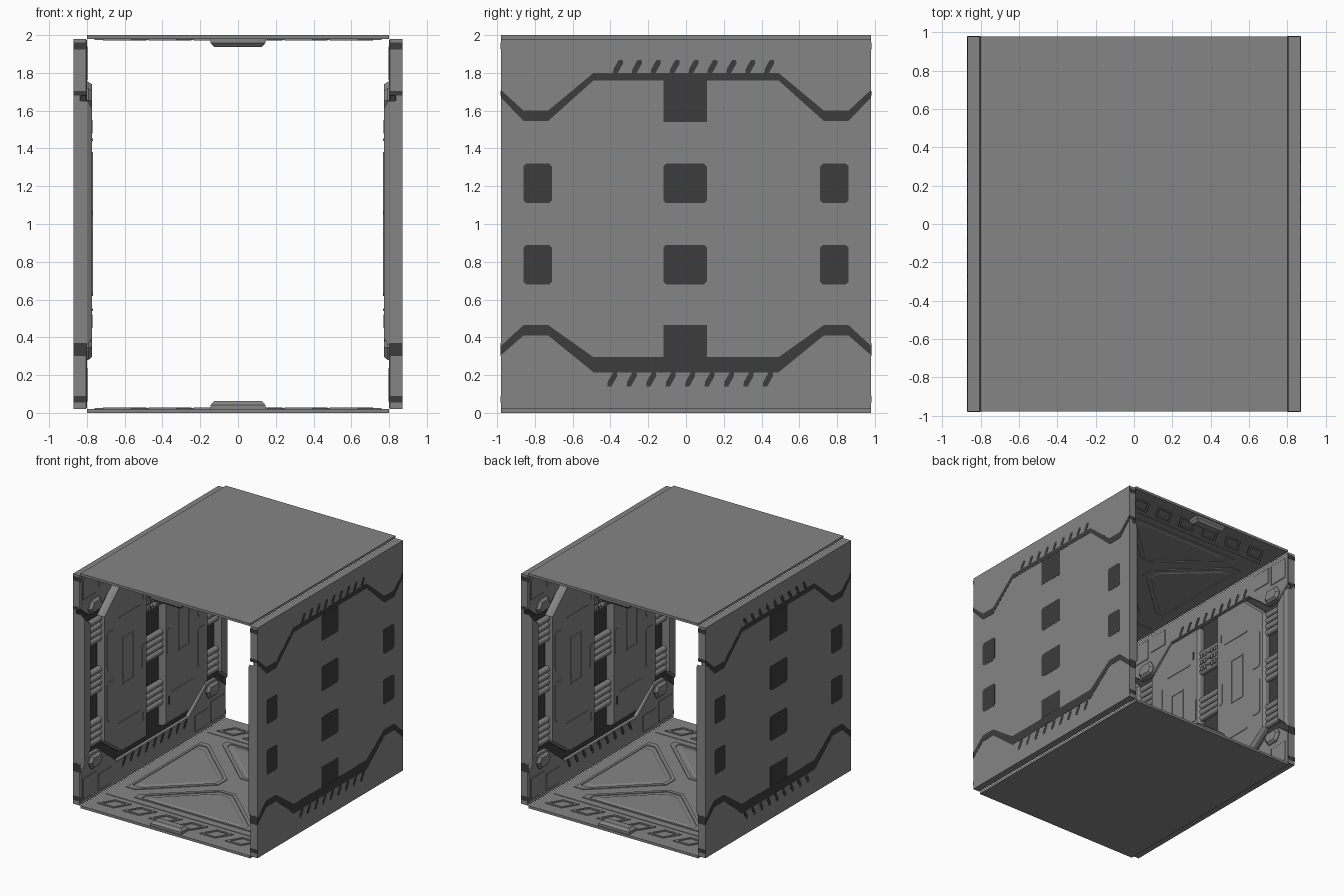
import bpy, bmesh, math
from mathutils import Vector, Matrix

if "Cube" in bpy.data.objects:
    bpy.data.objects.remove(bpy.data.objects["Cube"])

def material(name, v):
    m = bpy.data.materials.new(name)
    m.diffuse_color = (v, v, v, 1)
    m.use_nodes = True
    m.node_tree.nodes["Principled BSDF"].inputs["Base Color"].default_value = m.diffuse_color
    return m

GREY = material("mid_grey_metal", 0.235)
DARK = material("dark_grey_trim", 0.045)

def place(axis, a, b, h):
    return {'x': (h, a, b), 'y': (a, h, b), 'z': (a, b, h)}[axis]

def finish(bm, name, mat):
    bmesh.ops.recalc_face_normals(bm, faces=bm.faces)
    me = bpy.data.meshes.new(name)
    bm.to_mesh(me)
    bm.free()
    me.materials.append(mat)
    ob = bpy.data.objects.new(name, me)
    bpy.context.collection.objects.link(ob)
    return ob

def prism(name, shapes, axis, low, high, mat, inset=0.0, drop=0.0):
    """Extrude 2D outlines along an axis; the top edge may be chamfered."""
    bm = bmesh.new()
    shoulder = high - drop * (1 if high > low else -1)
    for pts in shapes:
        lo = [bm.verts.new(place(axis, a, b, low)) for a, b in pts]
        hi = [bm.verts.new(place(axis, a, b, shoulder)) for a, b in pts]
        n = len(pts)
        bm.faces.new(lo)
        top = bm.faces.new(hi)
        for i in range(n):
            bm.faces.new((lo[i], lo[(i + 1) % n], hi[(i + 1) % n], hi[i]))
        bm.normal_update()
        if inset:
            bmesh.ops.inset_region(bm, faces=[top], thickness=inset, use_even_offset=True)
            for v in top.verts:
                v.co['xyz'.index(axis)] = high
    return finish(bm, name, mat)

def rect(a0, a1, b0, b1):
    return [(a0, b0), (a1, b0), (a1, b1), (a0, b1)]

def flip_a(pts):
    return [(-a, b) for a, b in pts]

def flip_z(pts):
    return [(a, 2 - b) for a, b in pts]

def clip(a0, a1, b0, b1, c):
    """Rectangle with cut corners."""
    return [(a0 + c, b0), (a1 - c, b0), (a1, b0 + c), (a1, b1 - c),
            (a1 - c, b1), (a0 + c, b1), (a0, b1 - c), (a0, b0 + c)]

def frame(a0, a1, b0, b1, w):
    """Four bars forming a rectangular outline."""
    return [rect(a0, a1, b0, b0 + w), rect(a0, a1, b1 - w, b1),
            rect(a0, a0 + w, b0 + w, b1 - w), rect(a1 - w, a1, b0 + w, b1 - w)]

def both(shapes):
    return shapes + [flip_a(p) for p in shapes]

def ribbon(up, lo):
    """Quads between two matching polylines."""
    return [[up[i], up[i + 1], lo[i + 1], lo[i]] for i in range(len(up) - 1)]

E = 0.98
YS = [-E, -0.86, -0.73, -0.49, 0.49, 0.73, 0.86, E]
def line(zs):
    return list(zip(YS, zs + zs[::-1]))

# Wall outlines in (y, z)
border = [(-E, 0.02), (E, 0.02), (E, 0.31), (0.86, 0.405), (0.72, 0.405), (0.48, 0.215),
          (-0.48, 0.215), (-0.72, 0.405), (-0.86, 0.405), (-E, 0.31)]
panel = [(0.115, 0.285), (0.46, 0.285), (0.71, 0.465), (0.71, 1.535), (0.46, 1.755), (0.115, 1.755)]
end_panel = [(0.865, 0.46), (E, 0.36), (E, 1.65), (0.865, 1.54)]
knob = [(0.70, 0.345), (0.74, 0.28), (0.84, 0.28), (0.88, 0.345), (0.85, 0.395), (0.73, 0.395)]
slot = [(-0.027, -0.035), (-0.005, -0.037), (0.027, 0.02), (0.025, 0.037), (0.003, 0.037), (-0.024, -0.01)]
slots = [[(a - 0.36 + 0.1 * i, b + 1.83) for a, b in slot] for i in range(9)]
slots += [[(a - 0.39 + 0.103 * i, b + 0.176) for a, b in slot] for i in range(9)]

# Painted pattern of the outer face
pattern = ribbon(line([1.71, 1.60, 1.60, 1.80]), line([1.67, 1.545, 1.545, 1.76]))
pattern += ribbon(line([0.355, 0.465, 0.465, 0.295]), line([0.305, 0.41, 0.41, 0.215]))
pattern += [rect(-0.12, 0.11, 1.54, 1.759), rect(-0.12, 0.11, 0.296, 0.465)]
for z in (0.68, 1.11):
    pattern.append(clip(-0.12, 0.11, z, z + 0.21, 0.015))
    pattern += both([clip(0.71, 0.86, z, z + 0.21, 0.015)])

def ribs(name, s):
    """Horizontal pipes between the dark squares of each channel."""
    bm = bmesh.new()
    for y, length in ((0, 0.228), (-0.788, 0.152), (0.788, 0.152)):
        for z0 in (0.46, 0.89, 1.32):
            for k in range(4):
                m = Matrix.Translation((s * 0.812, y, z0 + 0.0275 + 0.055 * k)) @ Matrix.Rotation(math.pi / 2, 4, 'X')
                bmesh.ops.create_cone(bm, cap_ends=True, segments=12, radius1=0.026,
                                      radius2=0.026, depth=length, matrix=m)
    for f in bm.faces:
        f.smooth = len(f.verts) == 4
    return finish(bm, name, GREY)

for s, side in ((1, "right"), (-1, "left")):
    # Main slab with the dark channel lining
    prism(side + "_wall_slab", [rect(-E, E, 0.02, 1.98)], 'x', s * 0.87, s * 0.84, GREY)
    prism(side + "_wall_lining", [rect(-E + 0.002, E - 0.002, 0.03, 1.97)], 'x', s * 0.84, s * 0.832, DARK)
    prism(side + "_wall_pattern", pattern + slots, 'x', s * 0.868, s * 0.8715, DARK)
    # Upper and lower borders
    prism(side + "_wall_borders", [border, flip_z(border)], 'x', s * 0.84, s * 0.80, GREY, 0.006, 0.006)
    prism(side + "_vent_slots", slots, 'x', s * 0.803, s * 0.798, DARK)
    prism(side + "_corner_knobs", both([knob, flip_z(knob)]), 'x', s * 0.805, s * 0.772, GREY, 0.018, 0.02)
    plates = both([rect(0.56, 0.74, 0.06, 0.2), rect(0.77, 0.95, 0.06, 0.24)])
    plates += [flip_z(p) for p in plates]
    prism(side + "_border_plates", plates, 'x', s * 0.802, s * 0.796, GREY, 0.004, 0.003)
    # Raised armour panels
    prism(side + "_wall_panels", both([panel, end_panel]), 'x', s * 0.84, s * 0.772, GREY, 0.016, 0.024)
    # Panel details
    trim = frame(0.30, 0.45, 0.86, 1.26, 0.012) + [clip(0.14, 0.19, 0.90, 1.10, 0.012),
            clip(0.56, 0.66, 0.62, 0.95, 0.015), clip(0.56, 0.66, 1.05, 1.38, 0.015),
            rect(0.22, 0.50, 1.44, 1.452), rect(0.22, 0.50, 0.54, 0.552)]
    prism(side + "_panel_trim", both(trim), 'x', s * 0.774, s * 0.767, GREY)
    prism(side + "_panel_slits", both([rect(0.17, 0.185, 0.45, 0.52), rect(0.17, 0.185, 1.48, 1.55)]),
          'x', s * 0.774, s * 0.770, DARK)
    ribs(side + "_channel_pipes", s)
    # Clamps over the middle channel
    clamps = both([rect(0.03 + 0.04 * i, 0.055 + 0.04 * i, z, z + 0.035)
                   for i in range(2) for z in (1.34, 1.40, 1.46)])
    prism(side + "_pipe_clamps", clamps, 'x', s * 0.81, s * 0.778, GREY)
    # Dark marks on both wall ends
    marks = [rect(s * 0.80, s * 0.87, a, b) for a, b in
             ((1.925, 1.96), (1.68, 1.705), (0.30, 0.37), (0.055, 0.09))]
    for e, end in ((1, "back"), (-1, "front")):
        prism(f"{side}_{end}_end_marks", marks, 'y', e * 0.979, e * 0.9815, DARK)

# Floor and ceiling outlines in (x, y)
tri_side = [(0.70, -0.50), (0.70, 0.50), (0.62, 0.50), (0.14, 0.06), (0.14, -0.06), (0.62, -0.50)]
tri_end = [(-0.54, -0.62), (0.54, -0.62), (0.54, -0.56), (0.07, -0.13), (-0.07, -0.13), (-0.54, -0.56)]

def shrink(pts, k):
    cx = sum(p[0] for p in pts) / len(pts)
    cy = sum(p[1] for p in pts) / len(pts)
    return [(cx + (a - cx) * k, cy + (b - cy) * k) for a, b in pts]

def outline(pts, k):
    inner = shrink(pts, k)
    return ribbon(pts + pts[:1], inner + inner[:1])

tris = both([tri_side]) + [tri_end, [(a, -b) for a, b in tri_end]]
rims = [q for t in tris for q in outline(t, 0.90)]
pads = [shrink(t, 0.80) for t in tris]
truss = []
for i in range(6):
    x = -0.60 + 0.24 * i
    para = [(x - 0.115, -0.87), (x + 0.035, -0.87), (x + 0.115, -0.74), (x - 0.035, -0.74)]
    for p in (para, [(-a, -b) for a, b in para]):
        truss += outline(p, 0.72)
seams = [rect(-0.76, 0.76, y, y + 0.012) for y in (-0.69, 0.678)]

for name, up in (("floor", lambda z: z), ("ceiling", lambda z: 2 - z)):
    prism(name + "_slab", [rect(-0.80, 0.80, -E, E)], 'z', up(0), up(0.021), GREY)
    prism(name + "_triangle_rims", rims, 'z', up(0.02), up(0.027), GREY)
    prism(name + "_triangle_pads", pads, 'z', up(0.02), up(0.026), GREY, 0.012, 0.005)
    prism(name + "_truss_frames", truss, 'z', up(0.02), up(0.028), GREY)
    prism(name + "_seams", seams, 'z', up(0.02), up(0.025), GREY)
    # Latch blocks in the middle of both open edges
    latches = [rect(-0.145, 0.145, -0.97, -0.87), rect(-0.145, 0.145, 0.87, 0.97)]
    prism(name + "_latches", latches, 'z', up(0.02), up(0.064), GREY, 0.02, 0.022)
